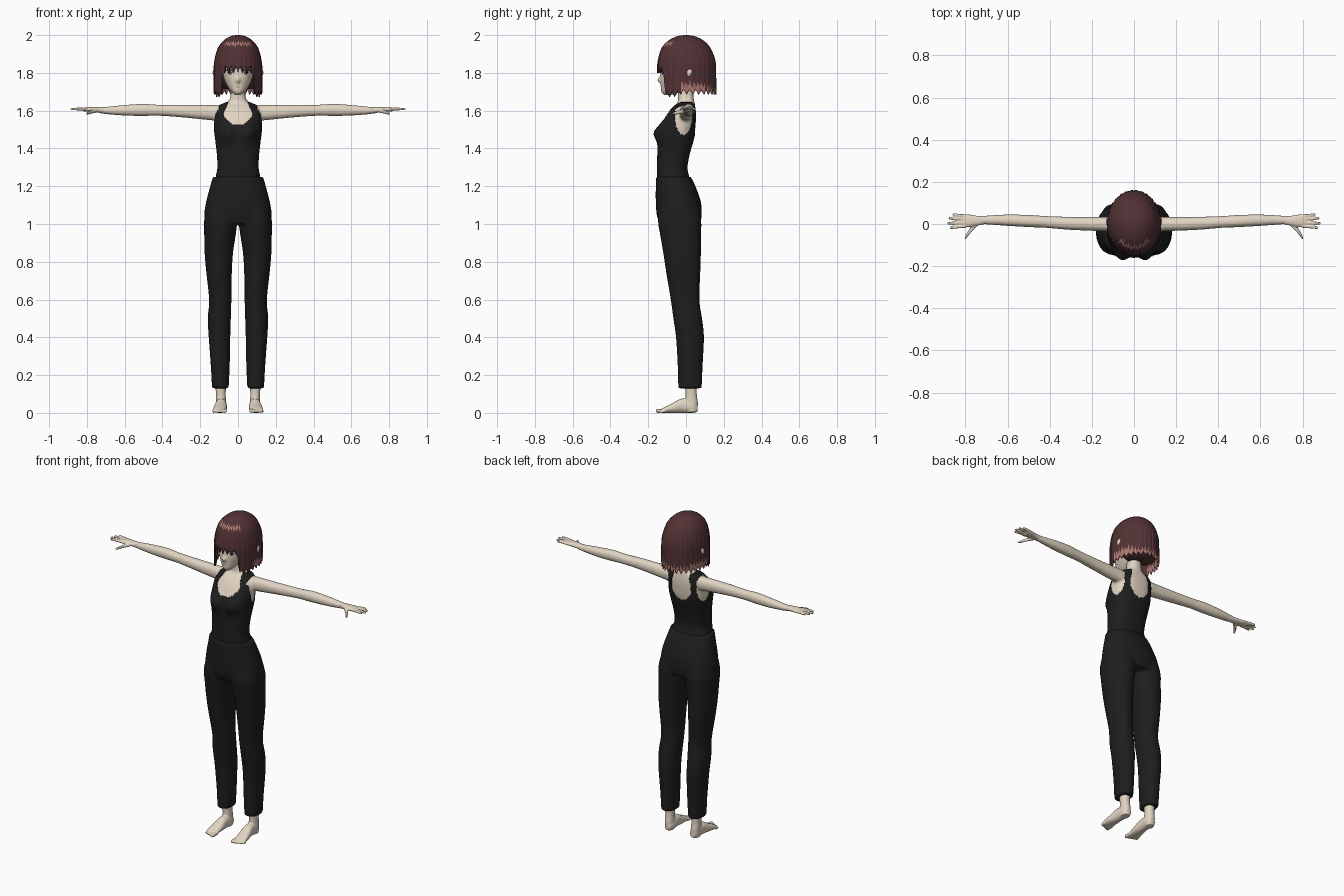
import bpy, bmesh, math
from mathutils import Vector
from mathutils.bvhtree import BVHTree

if "Cube" in bpy.data.objects:
    bpy.data.objects.remove(bpy.data.objects["Cube"])


def material(name, rgb):
    m = bpy.data.materials.new(name)
    m.use_nodes = True
    m.diffuse_color = (*rgb, 1)
    bsdf = m.node_tree.nodes["Principled BSDF"]
    bsdf.inputs["Base Color"].default_value = (*rgb, 1)
    bsdf.inputs["Roughness"].default_value = 0.8
    return m


SKIN = material("skin", (0.76, 0.66, 0.54))
CLOTH = material("black cloth", (0.013, 0.013, 0.013))
HAIR = material("dark red hair", (0.085, 0.032, 0.035))
SHINE = material("pink hair shine", (0.42, 0.19, 0.17))
WHITE = material("eye white", (0.75, 0.72, 0.7))
IRIS = material("iris", (0.16, 0.11, 0.15))
DARK = material("lash", (0.03, 0.015, 0.02))
LIPS = material("lips", (0.5, 0.27, 0.23))


def smooth_rings(rings, sub):
    """Catmull-Rom interpolation between the given rings."""
    out = []
    for i in range(len(rings) - 1):
        p = [rings[max(0, min(len(rings) - 1, i + k))] for k in (-1, 0, 1, 2)]
        for j in range(sub):
            t = j / sub
            out.append([b + 0.5 * t * (c - a + t * (2*a - 5*b + 4*c - d + t * (3*(b - c) + d - a)))
                        for a, b, c, d in zip(*p)])
    return out + [list(rings[-1])]


def loft(bm, rings, axis="z", s=1, n=32, sub=5, power=2.2, warp=None):
    """Rings are (position on axis, centre a, centre b, radius a, radius b)."""
    rows = []
    for t, ca, cb, ra, rb in smooth_rings(rings, sub):
        row = []
        for i in range(n):
            c, d = math.cos(math.tau * i / n), math.sin(math.tau * i / n)
            u = ca + ra * math.copysign(abs(c) ** (2 / power), c)
            v = cb + rb * math.copysign(abs(d) ** (2 / power), d)
            p = Vector({"x": (t, u, v), "y": (u, t, v), "z": (u, v, t)}[axis])
            p.x *= s
            row.append(bm.verts.new(warp(p) if warp else p))
        rows.append(row)
    for a, b in zip(rows, rows[1:]):
        for i in range(n):
            bm.faces.new((a[i], a[(i + 1) % n], b[(i + 1) % n], b[i]))
    bm.faces.new(rows[0])
    bm.faces.new(rows[-1])


def finish(name, bm, mats, voxel=0, iterations=4, recalc=True):
    if recalc:
        bmesh.ops.recalc_face_normals(bm, faces=bm.faces)
    for f in bm.faces:
        f.smooth = True
    me = bpy.data.meshes.new(name)
    bm.to_mesh(me)
    bm.free()
    for m in mats:
        me.materials.append(m)
    ob = bpy.data.objects.new(name, me)
    bpy.context.collection.objects.link(ob)
    if voxel:
        r = ob.modifiers.new("Blend", "REMESH")
        r.mode, r.voxel_size, r.use_smooth_shade = "VOXEL", voxel, True
        sm = ob.modifiers.new("Soften", "SMOOTH")
        sm.factor, sm.iterations = 0.5, iterations
    return ob


# Torso, neck and arms
torso = [(1.19, 0, -.06, .112, .085), (1.25, 0, -.068, .112, .08), (1.30, 0, -.073, .104, .076),
         (1.37, 0, -.066, .107, .081), (1.44, 0, -.055, .115, .09), (1.50, 0, -.045, .122, .093),
         (1.56, 0, -.03, .122, .083), (1.60, 0, -.018, .116, .07), (1.625, 0, -.008, .102, .056),
         (1.64, 0, 0, .07, .047), (1.655, 0, 0, .046, .042), (1.70, 0, -.002, .037, .04),
         (1.76, 0, -.002, .037, .04)]
arm = [(.05, 0, 1.588, .024, .024), (.10, 0, 1.588, .036, .04), (.15, 0, 1.59, .034, .04),
       (.30, .003, 1.598, .031, .033), (.42, .01, 1.602, .028, .029), (.50, .014, 1.604, .029, .032),
       (.60, .018, 1.602, .027, .028), (.70, .019, 1.601, .021, .019), (.74, .018, 1.603, .018, .015)]


def bust(p):
    if p.y < -.04:
        p.y -= .03 * math.exp(-((abs(p.x) - .06) / .042) ** 2 - ((p.z - 1.482) / .045) ** 2)
    return p


bm = bmesh.new()
loft(bm, torso, n=64, power=2.5, warp=bust)
for s in (1, -1):
    loft(bm, arm, "x", s)
finish("body", bm, [SKIN], voxel=.007)


# Tank top: a shell over the torso with neck, back and arm openings
def bare(p):
    x = abs(p.x)
    low, width = (1.525, .078) if p.y < -.01 else (1.47, .066)
    if p.z > 1.645 or (p.z > 1.6 and (x > .101 or x < .056)):
        return True
    if p.z > low and x < width * min(1, (p.z - low) / .05) ** .4 - max(0, p.z - 1.59) * .45:
        return True
    return x > .07 and ((p.y + .012) / .048) ** 2 + ((min(p.z, 1.57) - 1.57) / .1) ** 2 < 1 and p.z < 1.61


bm = bmesh.new()
loft(bm, [(z, a, b, ra + .005, rb + .005) for z, a, b, ra, rb in torso],
     n=160, sub=9, power=2.5, warp=bust)
bmesh.ops.recalc_face_normals(bm, faces=bm.faces)
bmesh.ops.delete(bm, geom=[f for f in bm.faces if len(f.verts) > 4 or bare(f.calc_center_median())],
                 context="FACES")
top = finish("tank_top", bm, [CLOTH], recalc=False)
top.modifiers.new("Thickness", "SOLIDIFY").thickness = .004

# Trousers
hips = [(1.0, 0, -.032, .165, .108), (1.05, 0, -.036, .178, .119), (1.12, 0, -.041, .168, .119),
        (1.20, 0, -.055, .147, .105), (1.25, 0, -.067, .133, .092)]
leg = [(.13, .0935, .021, .044, .062), (.25, .094, .022, .05, .066), (.40, .098, .021, .057, .074),
       (.50, .099, .009, .061, .076), (.60, .094, -.005, .059, .076), (.75, .1005, -.015, .068, .091),
       (.85, .1015, -.021, .0755, .1), (.95, .095, -.029, .084, .109), (1.02, .092, -.034, .087, .114),
       (1.12, .085, -.038, .07, .1)]
bm = bmesh.new()
loft(bm, hips, n=64)
for s in (1, -1):
    loft(bm, leg, s=s, n=40)
finish("trousers", bm, [CLOTH], voxel=.008, iterations=3)

# Hands
palm = [(.71, .018, 1.602, .019, .016), (.755, .015, 1.605, .025, .014),
        (.79, .015, 1.606, .031, .012), (.818, .016, 1.606, .029, .009)]
thumb = [(.745, .002, 1.601, .014, .01), (.775, -.028, 1.594, .014, .01),
         (.795, -.056, 1.587, .011, .008), (.803, -.07, 1.584, .005, .004)]
fingers = [(.038, .862), (.024, .88), (.006, .886), (-.01, .874)]
bm = bmesh.new()
for s in (1, -1):
    loft(bm, palm, "x", s, n=24)
    loft(bm, thumb, "x", s, n=12)
    for y, tip in fingers:
        spread = (y - .014) * .3
        loft(bm, [(.80, y, 1.607, .008, .008), (.84, y + spread / 2, 1.609, .0075, .0075),
                  (tip - .006, y + spread, 1.608, .0065, .006), (tip, y + spread, 1.607, .003, .003)],
             "x", s, n=12)
finish("hands", bm, [SKIN], voxel=.0035, iterations=1)

# Feet with ankles and toes
ankle = [(.18, .092, .025, .03, .033), (.10, .091, .027, .026, .03),
         (.05, .09, .029, .027, .034), (.004, .09, .03, .024, .028)]
sole = [(.062, .088, .026, .016, .02), (.035, .088, .032, .028, .032), (-.02, .09, .038, .03, .038),
        (-.07, .094, .026, .035, .026), (-.115, .097, .015, .036, .015), (-.13, .097, .011, .032, .01)]
bm = bmesh.new()
for s in (1, -1):
    loft(bm, ankle, s=s)
    loft(bm, sole, "y", s)
    for k in range(5):
        x, r, tip = .07 + k * .0145, .011 - .001 * k, -.16 + .006 * k
        loft(bm, [(-.11, x, .012, r, .01), (tip + .008, x, r, r * .9, r), (tip, x, r, r * .4, r * .5)],
             "y", s, n=12)
finish("feet", bm, [SKIN], voxel=.004, iterations=2)

# Head
head = [(1.683, 0, -.098, .014, .018), (1.70, 0, -.08, .034, .05), (1.73, 0, -.055, .057, .078),
        (1.77, 0, -.04, .074, .096), (1.82, 0, -.025, .083, .109), (1.88, 0, -.005, .088, .125),
        (1.94, 0, 0, .07, .1), (1.97, 0, 0, .04, .06)]


def nose(p):
    if p.y < -.05:
        p.y -= .015 * math.exp(-(p.x / .011) ** 2 - ((p.z - 1.762) / .014) ** 2)
    return p


bm = bmesh.new()
loft(bm, head, n=96, sub=8, warp=nose)
bmesh.ops.recalc_face_normals(bm, faces=bm.faces)
face = BVHTree.FromBMesh(bm)
finish("head", bm, [SKIN])


# Painted face details as thin plates that follow the face
def plate(name, x, z, rx, rz, mat, lift, arch=0):
    bm = bmesh.new()

    def point(u, v):
        px, pz = x + rx * u, z + rz * v - arch * u * u
        hit = face.ray_cast(Vector((px, -1, pz)), Vector((0, 1, 0)))[0]
        return bm.verts.new((px, (hit.y if hit else -.1) - lift, pz))
    n, mid, prev = 24, point(0, 0), None
    for k in (1, 2, 3):
        row = [point(k / 3 * math.cos(math.tau * i / n), k / 3 * math.sin(math.tau * i / n)) for i in range(n)]
        for i in range(n):
            j = (i + 1) % n
            bm.faces.new((prev[i], row[i], row[j], prev[j]) if prev else (mid, row[i], row[j]))
        prev = row
    finish(name, bm, [mat], recalc=False)


for side, s in (("left", 1), ("right", -1)):
    plate(side + "_eye_white", s * .043, 1.802, .02, .013, WHITE, .0012)
    plate(side + "_iris", s * .043, 1.802, .0115, .013, IRIS, .0022)
    plate(side + "_pupil", s * .043, 1.803, .005, .007, DARK, .0032)
    plate(side + "_upper_lash", s * .044, 1.817, .023, .0035, DARK, .004, arch=.009)
plate("mouth", 0, 1.725, .013, .002, LIPS, .001)

# Ears
bm = bmesh.new()
for s in (1, -1):
    loft(bm, [(1.77, .108, .012, .01, .006), (1.785, .117, .014, .013, .012),
              (1.805, .12, .018, .014, .017), (1.82, .117, .02, .01, .01)], s=s, n=20)
finish("ears", bm, [SKIN])

# Inner hair that fills the nape
bm = bmesh.new()
loft(bm, [(1.715, 0, .065, .075, .075), (1.76, 0, .045, .098, .1), (1.85, 0, .03, .102, .115),
          (1.93, 0, .02, .088, .1), (1.965, 0, .01, .05, .06)], n=48)
finish("inner_hair", bm, [HAIR])

# Bob haircut: strands run from the crown to a ragged edge
profile = smooth_rings([(2.0, 0, .01, .01), (1.993, 0, .042, .05), (1.97, 0, .077, .095),
                        (1.93, 0, .107, .13), (1.86, .003, .125, .153), (1.78, .003, .129, .156),
                        (1.66, .004, .126, .157)], 10)


def saw(deg, period=12):
    return abs((deg / period) % 1 * 2 - 1)


def hair_edge(deg):
    a = abs(deg)
    bangs = 1.80 + .04 * saw(deg + 6)
    sides = 1.672 + .03 * saw(deg) if a < 75 else 1.685 + .025 * saw(deg)
    blend = max(0, min(1, (a - 37) / 8))
    return bangs + (sides - bangs) * blend


COLS, ROWS = 240, 44
bm = bmesh.new()
cols = []
for i in range(COLS):
    deg = i * 360 / COLS - 180
    edge, th = hair_edge(deg), math.radians(deg)
    k = next(j for j, r in enumerate(profile) if r[0] <= edge)
    last = k - 1 + (profile[k - 1][0] - edge) / (profile[k - 1][0] - profile[k][0])
    col = []
    for j in range(ROWS + 1):
        q = last * j / ROWS
        b = min(int(q), len(profile) - 2)
        z, yc, rx, ry = [u + (v - u) * (q - b) for u, v in zip(profile[b], profile[b + 1])]
        f = 1 + .02 * (j / ROWS) * (.5 - saw(deg)) + .006 * math.cos(th * 45) * j / ROWS
        col.append(bm.verts.new((rx * f * math.sin(th), yc - ry * f * math.cos(th), z)))
    cols.append(col)
for i in range(COLS):
    a, b = cols[i], cols[(i + 1) % COLS]
    deg = i * 360 / COLS - 180
    for j in range(ROWS):
        f = bm.faces.new((a[j], a[j + 1], b[j + 1], b[j]))
        z = f.calc_center_median().z
        band = abs(deg) < 48 and abs(z - 1.95 - .008 * saw(deg, 20)) < .014 * saw(deg, 9)
        tips = abs(deg) > 78 and z < 1.708 + .03 * saw(deg, 8) + (.015 if abs(deg) < 130 else 0)
        f.material_index = int(band or tips)
bm.faces.new([c[0] for c in cols])
hair = finish("bob_hair", bm, [HAIR, SHINE])
shell = hair.modifiers.new("Thickness", "SOLIDIFY")
shell.thickness = .008
